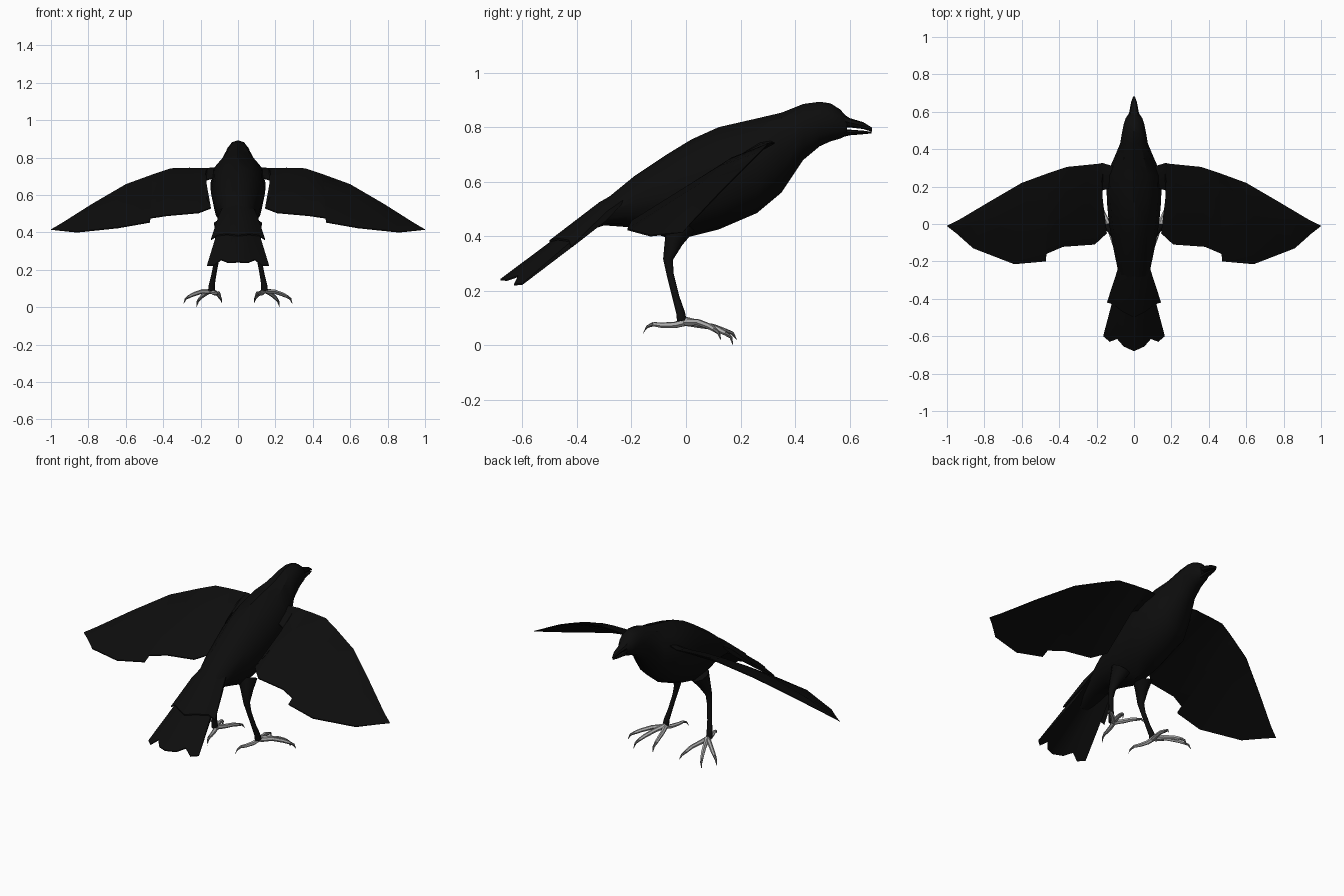
import bpy, math
from mathutils import Vector


def material(name, c):
    m = bpy.data.materials.new(name)
    m.diffuse_color = (c, c, c, 1)
    return m


BLACK = material("black plumage", 0.004)
GREY = material("pale grey skin", 0.42)
CLAW = material("dark grey claw", 0.16)


def loft(name, rings, mat, angle=35):
    """Skin a list of equal-length point rings and cap both ends."""
    n = len(rings[0])
    verts = [tuple(p) for r in rings for p in r]
    faces = [tuple(range(n))[::-1],
             tuple(range((len(rings) - 1) * n, len(rings) * n))]
    for i in range(len(rings) - 1):
        for j in range(n):
            k = (j + 1) % n
            faces.append((i * n + j, i * n + k, (i + 1) * n + k, (i + 1) * n + j))
    me = bpy.data.meshes.new(name)
    me.from_pydata(verts, [], faces)
    me.materials.append(mat)
    ob = bpy.data.objects.new(name, me)
    bpy.context.collection.objects.link(ob)
    bpy.ops.object.select_all(action='DESELECT')
    ob.select_set(True)
    bpy.context.view_layer.objects.active = ob
    bpy.ops.object.mode_set(mode='EDIT')
    bpy.ops.mesh.select_all(action='SELECT')
    bpy.ops.mesh.normals_make_consistent(inside=False)
    bpy.ops.object.mode_set(mode='OBJECT')
    bpy.ops.object.shade_smooth_by_angle(angle=math.radians(angle))
    return ob


def profile_body(name, stations, sides=12):
    """Stations are (y, top z, bottom z, half width)."""
    rings = []
    for y, top, bot, w in stations:
        c, h = (top + bot) / 2, (top - bot) / 2
        rings.append([(w * math.cos(a), y, c + h * math.sin(a)) for a in
                      (2 * math.pi * j / sides for j in range(sides))])
    return loft(name, rings, BLACK)


def sheet(name, ribs, thick, camber=0.0):
    """Thin feathered surface; each rib is (leading point, trailing point)."""
    rings = []
    for a, b in ribs:
        a, b = Vector(a), Vector(b)
        length = (b - a).length
        m = a.lerp(b, 0.35) + Vector((0, 0, camber * length))
        t = Vector((0, 0, min(thick, 0.08 * length + 0.001)))
        e = t * 0.2
        rings.append([a + e, m + t, b + e, b - e, m - t, a - e])
    return loft(name, rings, BLACK)


def tube(name, pts, mat, sides=6):
    """Tapering limb through (x, y, z, radius) points."""
    ps = [Vector(p[:3]) for p in pts]
    rings = []
    for i, p in enumerate(ps):
        d = (ps[min(i + 1, len(ps) - 1)] - ps[max(i - 1, 0)]).normalized()
        u = d.cross(Vector((0.3, 0.2, 1)) if abs(d.z) < 0.8 else Vector((0, 1, 0))).normalized()
        v = d.cross(u)
        rings.append([p + pts[i][3] * (u * math.cos(a) + v * math.sin(a)) for a in
                      (2 * math.pi * j / sides for j in range(sides))])
    return loft(name, rings, mat, 50)


# Body and head in one skin
profile_body("body", [
    (-0.42, 0.438, 0.400, 0.050), (-0.30, 0.530, 0.440, 0.074),
    (-0.19, 0.620, 0.432, 0.098), (-0.07, 0.700, 0.395, 0.122),
    (0.02, 0.755, 0.400, 0.136), (0.12, 0.800, 0.425, 0.145),
    (0.26, 0.832, 0.485, 0.148), (0.35, 0.853, 0.560, 0.108),
    (0.43, 0.885, 0.680, 0.074), (0.49, 0.893, 0.730, 0.064),
    (0.53, 0.887, 0.748, 0.056), (0.565, 0.865, 0.758, 0.045),
    (0.59, 0.836, 0.770, 0.028)])

# Beak halves with a narrow mouth gap
profile_body("upper_beak", [
    (0.56, 0.860, 0.797, 0.036), (0.60, 0.833, 0.799, 0.025),
    (0.65, 0.818, 0.793, 0.016), (0.682, 0.798, 0.783, 0.005)], 8)
profile_body("lower_beak", [
    (0.56, 0.795, 0.760, 0.030), (0.60, 0.791, 0.770, 0.022),
    (0.65, 0.787, 0.774, 0.014), (0.68, 0.783, 0.777, 0.004)], 8)


# Tail fan: (root x, tip x, tip y, drop below the centre line)
def fan(name, root_y, half, lift, thick):
    def centre(y):
        return 0.245 + (-0.68 - y) * -0.73 + lift
    spec = [(-r, -t, y, d) for r, t, y, d in reversed(half[1:])] + half
    ribs = []
    for r, t, y, d in spec:
        ribs.append(((r, root_y, centre(root_y) - d * 0.5 - 0.01),
                     (t, y, centre(y) - d)))
    sheet(name, ribs, thick)


fan("tail", -0.26, [(0, 0, -0.68, 0), (0.03, 0.055, -0.655, 0.02),
                    (0.045, 0.09, -0.615, 0.035), (0.06, 0.13, -0.63, 0.055),
                    (0.075, 0.165, -0.60, 0.075)], -0.004, 0.014)
fan("tail_coverts", -0.22, [(0, 0, -0.50, 0), (0.035, 0.06, -0.47, 0.015),
                            (0.06, 0.11, -0.43, 0.05),
                            (0.08, 0.145, -0.42, 0.08)], 0.006, 0.016)

# Wings: leading and trailing edge points from shoulder to tip
WING = [
    ((0.08, 0.30, 0.75), (0.10, 0.20, 0.70)),
    ((0.165, 0.325, 0.742), (0.168, 0.18, 0.68)),
    ((0.175, 0.325, 0.742), (0.172, 0.03, 0.59)),
    ((0.19, 0.322, 0.742), (0.145, -0.05, 0.53)),
    ((0.26, 0.315, 0.743), (0.21, -0.11, 0.505)),
    ((0.36, 0.305, 0.74), (0.38, -0.122, 0.49)),
    ((0.45, 0.275, 0.71), (0.48, -0.165, 0.475)),
    ((0.455, 0.273, 0.708), (0.47, -0.20, 0.455)),
    ((0.60, 0.22, 0.655), (0.64, -0.215, 0.425)),
    ((0.78, 0.115, 0.55), (0.86, -0.13, 0.402)),
    ((0.94, 0.02, 0.45), (0.95, -0.05, 0.41)),
    ((1.0, -0.01, 0.416), (0.999, -0.012, 0.414)),
]

# Toes: knuckle points with radius, the last three forming the claw
TOES = {
    "outer_toe": [(0.145, 0.0, 0.085, 0.014), (0.19, 0.045, 0.085, 0.012),
                  (0.235, 0.085, 0.07, 0.011), (0.26, 0.105, 0.058, 0.009),
                  (0.28, 0.12, 0.045, 0.006), (0.29, 0.128, 0.02, 0.001)],
    "middle_toe": [(0.14, 0.0, 0.09, 0.015), (0.165, 0.06, 0.078, 0.012),
                   (0.19, 0.115, 0.06, 0.011), (0.205, 0.145, 0.045, 0.009),
                   (0.215, 0.165, 0.03, 0.006), (0.222, 0.172, 0.001, 0.001)],
    "inner_toe": [(0.135, 0.0, 0.085, 0.014), (0.118, 0.05, 0.075, 0.012),
                  (0.105, 0.10, 0.068, 0.011), (0.098, 0.14, 0.055, 0.009),
                  (0.092, 0.17, 0.045, 0.006), (0.086, 0.186, 0.022, 0.001)],
    "hind_toe": [(0.14, 0.01, 0.088, 0.014), (0.128, -0.04, 0.075, 0.012),
                 (0.113, -0.09, 0.074, 0.010), (0.104, -0.12, 0.078, 0.008),
                 (0.097, -0.143, 0.068, 0.005), (0.09, -0.157, 0.045, 0.001)],
}

for side, s in (("right", 1), ("left", -1)):
    def flip(p):
        return (s * p[0],) + tuple(p[1:])

    sheet(side + "_wing", [(flip(a), flip(b)) for a, b in WING], 0.014, 0.03)
    # Feathered thigh and bare shank
    tube(side + "_leg", [flip(p) for p in (
        (0.075, -0.02, 0.44, 0.055), (0.09, -0.045, 0.38, 0.034),
        (0.103, -0.066, 0.315, 0.018), (0.113, -0.058, 0.26, 0.013),
        (0.128, -0.038, 0.18, 0.013), (0.140, -0.02, 0.12, 0.016),
        (0.142, -0.015, 0.09, 0.018))], BLACK, 8)
    for toe, pts in TOES.items():
        pts = [flip(p) for p in pts]
        tube(side + "_" + toe, pts[:4], GREY)
        tube(side + "_" + toe + "_claw", pts[3:], CLAW)
